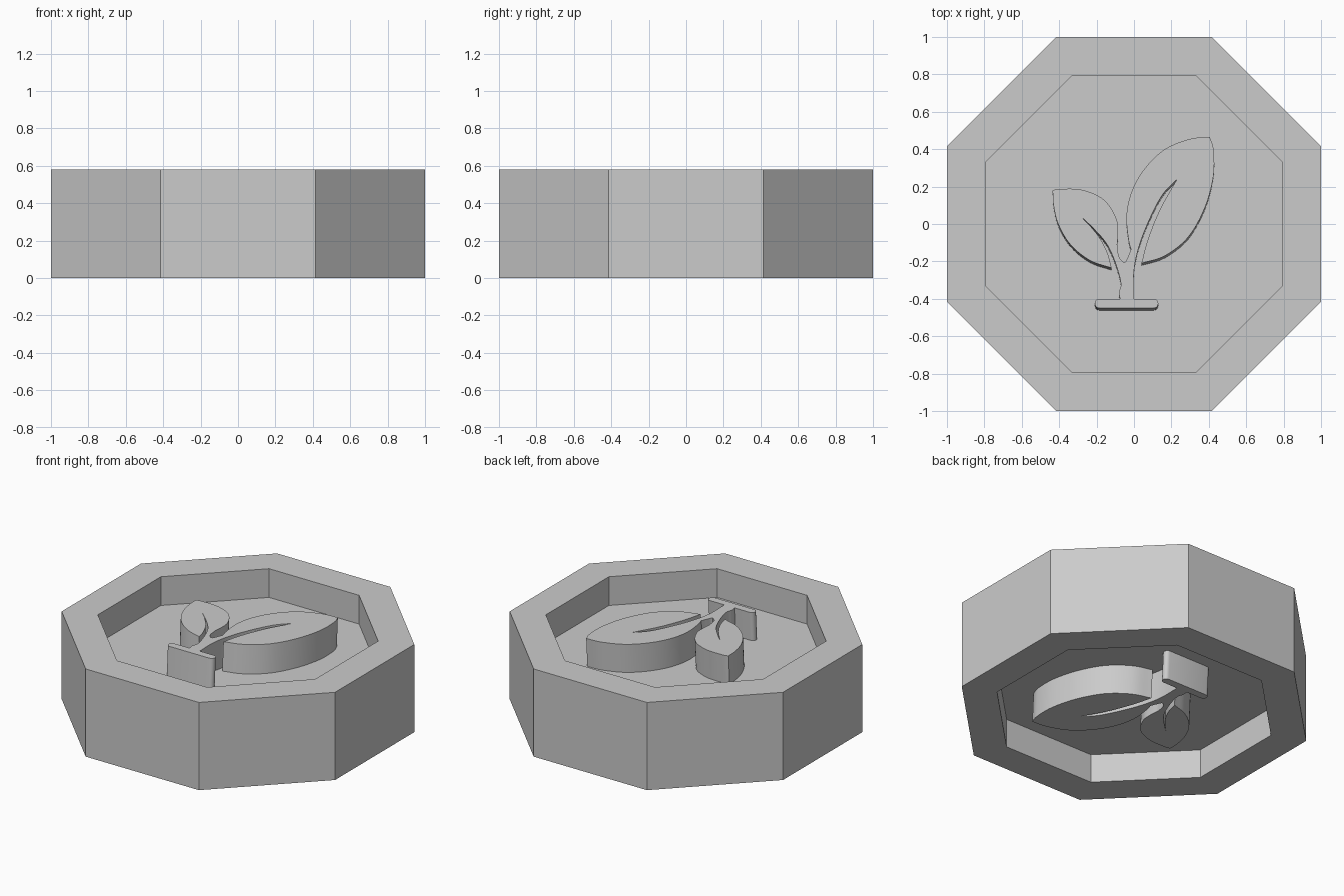
import bpy, bmesh
from math import pi, cos, sin, radians
from mathutils import Vector, Matrix

HEIGHT = 0.58
RECESS = 0.19      # depth of the hollow on each side
LEAN = 0.012       # slight draft of the emblem walls
SINK = 0.005       # overlap of emblem with the web

cube = bpy.data.objects.get("Cube")
if cube:
    bpy.data.objects.remove(cube, do_unlink=True)

grey = bpy.data.materials.new("plain grey")
grey.use_nodes = True
colour = (0.6, 0.6, 0.6, 1)
grey.diffuse_color = colour
grey.node_tree.nodes["Principled BSDF"].inputs["Base Color"].default_value = colour


def finish(bm, name, smooth=False):
    bmesh.ops.recalc_face_normals(bm, faces=bm.faces)
    mesh = bpy.data.meshes.new(name)
    bm.to_mesh(mesh)
    bm.free()
    mesh.materials.append(grey)
    obj = bpy.data.objects.new(name, mesh)
    bpy.context.collection.objects.link(obj)
    if smooth:
        bpy.ops.object.select_all(action='DESELECT')
        obj.select_set(True)
        bpy.context.view_layer.objects.active = obj
        bpy.ops.object.shade_smooth_by_angle(angle=radians(30))
    return obj


# Octagonal body: a profile swept round eight sides, hollow above and below
def octagon_body():
    inner = 0.795
    profile = [(inner, RECESS), (inner, 0), (1, 0),
               (1, HEIGHT), (inner, HEIGHT), (inner, HEIGHT - RECESS)]
    bm = bmesh.new()
    rings = []
    for apothem, z in profile:
        r = apothem / cos(pi / 8)
        angles = [(i + 0.5) * pi / 4 for i in range(8)]
        rings.append([bm.verts.new((r * cos(a), r * sin(a), z)) for a in angles])
    for low, high in zip(rings, rings[1:]):
        for i in range(8):
            j = (i + 1) % 8
            bm.faces.new((low[i], low[j], high[j], high[i]))
    bm.faces.new(rings[0])
    bm.faces.new(rings[-1])
    return finish(bm, "octagonal_body")


# Smooth curve through a few points, leaving out the last one
def spline(points, steps=5):
    p = [Vector(q) for q in points]
    p = [2 * p[0] - p[1]] + p + [2 * p[-1] - p[-2]]
    out = []
    for a, b, c, d in zip(p, p[1:], p[2:], p[3:]):
        for k in range(steps):
            t = k / steps
            out.append(0.5 * (2 * b + (c - a) * t
                              + (2 * a - 5 * b + 4 * c - d) * t ** 2
                              + (3 * b - a - 3 * c + d) * t ** 3))
    return out


def half_round(cx, cy, r, start):
    return [Vector((cx + r * cos(start + k * pi / 8), cy + r * sin(start + k * pi / 8)))
            for k in range(9)]


# Outline of the seedling, with sharp corners where the strokes meet
tip_big, tip_small = (.405, .465), (-.435, .18)
vein_big, vein_small = (.23, .24), (-.29, .045)
foot_big, foot_small = (.04, -.21), (-.12, -.235)
fork, crook = (-.016, -.135), (-.09, -.11)
stem_right, stem_left = (0, -.4), (-.075, -.4)
strokes = [
    [stem_right, (0, -.25), (.03, -.11), (.09, .04), (.155, .16), vein_big],
    [vein_big, (.14, .08), (.075, -.08), foot_big],
    [foot_big, (.165, -.17), (.29, -.07), (.38, .09), (.425, .26), (.425, .4), tip_big],
    [tip_big, (.3, .455), (.165, .4), (.06, .3), (-.01, .18), (-.04, .05), (-.03, -.08), fork],
    [fork, (-.03, -.17), (-.05, -.205), (-.08, -.175), crook],
    [crook, (-.085, -.055), (-.09, .015), (-.13, .095), (-.19, .15), (-.29, .185),
     (-.4, .187), tip_small],
    [tip_small, (-.43, .1), (-.405, 0), (-.34, -.11), (-.235, -.195), foot_small],
    [foot_small, (-.14, -.16), (-.18, -.08), (-.235, -.01), vein_small],
    [vein_small, (-.22, -.02), (-.15, -.1), (-.11, -.18), (-.08, -.27), (-.07, -.325),
     (-.08, -.365), stem_left],
]
outline = [p for s in strokes for p in spline(s)] + [Vector(stem_left)]
# Rounded ground bar under the stem
outline += half_round(-.185, -.425, .025, pi / 2) + half_round(.105, -.425, .025, -pi / 2)


# Seedling emblem, flush with the rim
def seedling(name, underside=False):
    bm = bmesh.new()
    base = HEIGHT - RECESS - SINK
    top = [bm.verts.new((p.x, p.y, HEIGHT)) for p in outline]
    low = [bm.verts.new((p.x, p.y - LEAN, base)) for p in outline]
    n = len(outline)
    for i in range(n):
        j = (i + 1) % n
        bm.faces.new((top[i], low[i], low[j], top[j]))
    bm.faces.new(top)
    bm.faces.new(low)
    if underside:
        turn = Matrix.Translation((0, 0, HEIGHT)) @ Matrix.Rotation(pi, 4, 'X')
        bm.transform(turn)
    return finish(bm, name, smooth=True)


octagon_body()
seedling("seedling_top")
seedling("seedling_bottom", underside=True)
